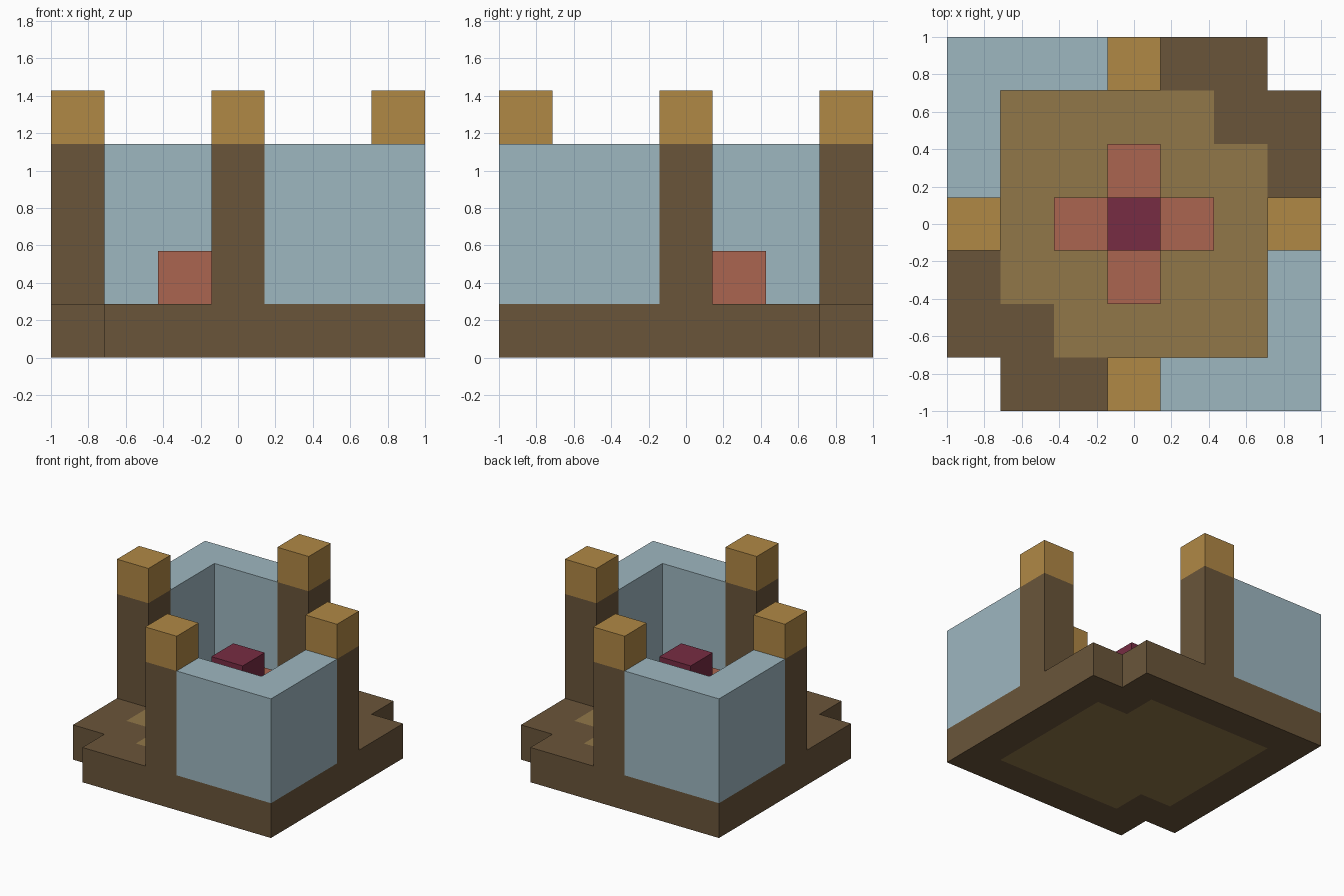
import bpy
import bmesh

default = bpy.data.objects.get("Cube")
if default:
    bpy.data.objects.remove(default, do_unlink=True)

N = 7            # cells along each side
U = 2 / N        # cell size


def material(name, rgb):
    """Flat material from display values, stored as linear."""
    lin = [((c / 255 + 0.055) / 1.055) ** 2.4 for c in rgb] + [1]
    m = bpy.data.materials.new(name)
    m.use_nodes = True
    m.diffuse_color = lin
    bsdf = m.node_tree.nodes["Principled BSDF"]
    bsdf.inputs["Base Color"].default_value = lin
    bsdf.inputs["Roughness"].default_value = 0.9
    return m


brown = material("dark brown", (106, 85, 58))
tan = material("tan floor", (145, 119, 73))
gold = material("gold", (176, 136, 69))
blue = material("pale blue", (158, 183, 192))
red = material("brick red", (171, 101, 80))
plum = material("plum", (119, 44, 67))


def block(name, cells, low, high, mats, rule=None):
    """Prism over a set of grid cells; rule picks the slot of top and bottom."""
    cells = set(cells)
    bm = bmesh.new()
    cache = {}

    def vert(i, j, k):
        if (i, j, k) not in cache:
            cache[i, j, k] = bm.verts.new((i * U - 1, j * U - 1, k * U))
        return cache[i, j, k]

    for i, j in sorted(cells):
        ring = [(i, j), (i + 1, j), (i + 1, j + 1), (i, j + 1)]
        top = bm.faces.new([vert(*p, high) for p in ring])
        bottom = bm.faces.new([vert(*p, low) for p in reversed(ring)])
        top.material_index = bottom.material_index = rule(i, j) if rule else 0
        # Sides only where the neighbouring cell is empty
        for s, (di, dj) in enumerate([(0, -1), (1, 0), (0, 1), (-1, 0)]):
            if (i + di, j + dj) not in cells:
                a, b = ring[s], ring[(s + 1) % 4]
                bm.faces.new([vert(*a, low), vert(*b, low),
                              vert(*b, high), vert(*a, high)])
    mesh = bpy.data.meshes.new(name)
    bm.to_mesh(mesh)
    bm.free()
    for m in mats:
        mesh.materials.append(m)
    obj = bpy.data.objects.new(name, mesh)
    bpy.context.collection.objects.link(obj)
    return obj


last, mid = N - 1, N // 2
grid = [(i, j) for i in range(N) for j in range(N)]

# Base slab with two opposite corners missing and a tan inner floor
notches = [(0, 0), (last, last)]
inner_corners = [(1, 1), (last - 1, last - 1)]


def floor_slot(i, j):
    inside = 0 < i < last and 0 < j < last
    return int(inside and (i, j) not in inner_corners)


block("base", [c for c in grid if c not in notches], 0, 1, [brown, tan], floor_slot)

# Corner walls, the second one turned half way round
wall = [(i, 0) for i in range(mid + 1, N)] + [(last, j) for j in range(1, mid)]
block("front_left_wall", wall, 1, 4, [blue])
block("back_right_wall", [(last - i, last - j) for i, j in wall], 1, 4, [blue])

# Posts with gold caps at the middle of each side
posts = {"front": (mid, 0), "back": (mid, last), "right": (0, mid), "left": (last, mid)}
for side, cell in posts.items():
    block(side + "_post", [cell], 1, 4, [brown])
    block(side + "_cap", [cell], 4, 5, [gold])

# Red cross in the middle, topped by a plum block
cross = [(i, j) for i, j in grid if abs(i - mid) + abs(j - mid) <= 1]
block("cross", cross, 1, 2, [red])
block("centre_block", [(mid, mid)], 2, 3, [plum])
